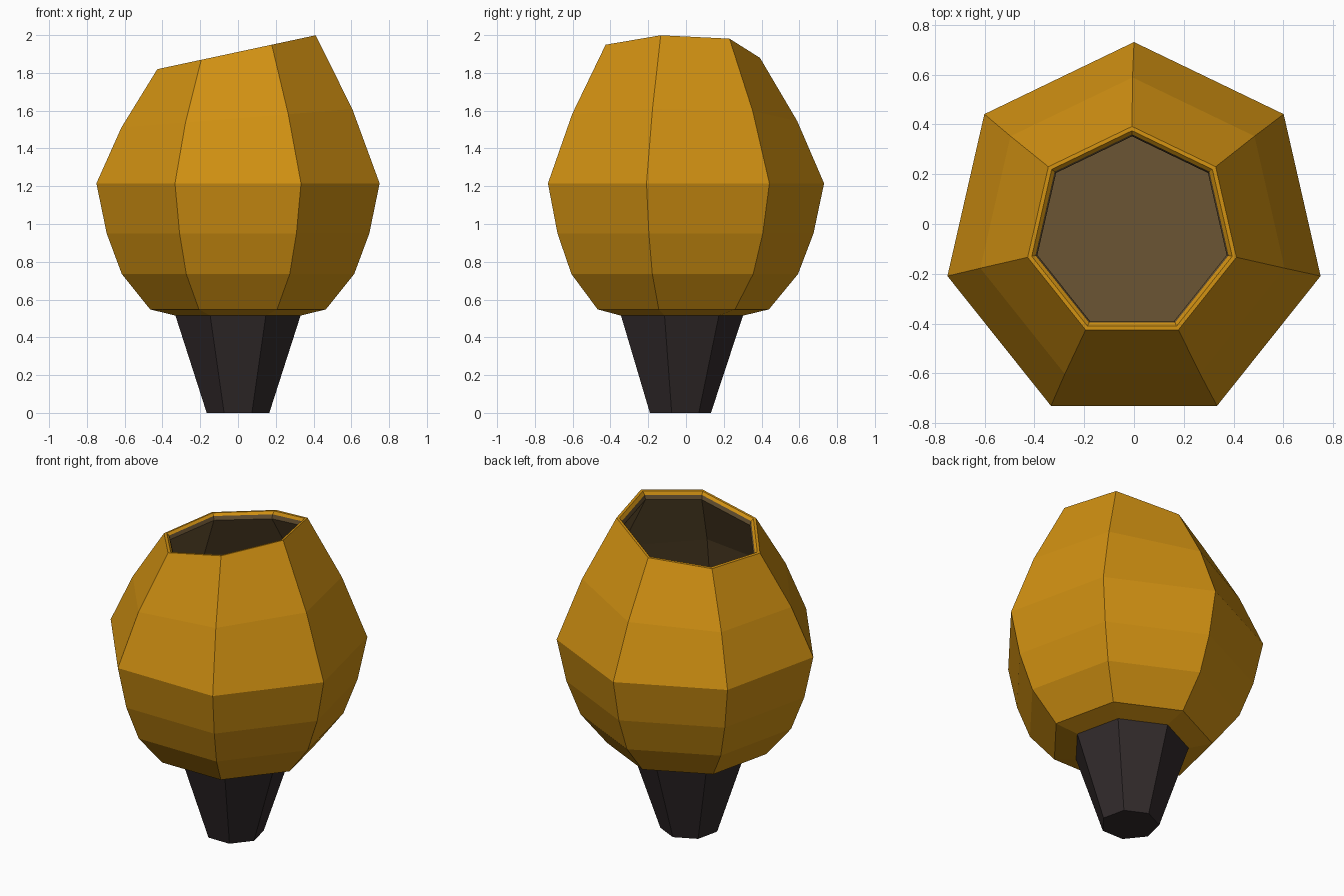
import bpy, bmesh, math

if "Cube" in bpy.data.objects:
    bpy.data.objects.remove(bpy.data.objects["Cube"])

SIDES = 7
CY = -0.038


def material(name, rgb):
    m = bpy.data.materials.new(name)
    m.diffuse_color = (*rgb, 1)
    m.use_nodes = True
    m.node_tree.nodes["Principled BSDF"].inputs["Base Color"].default_value = m.diffuse_color
    return m


amber = material("amber", (0.63, 0.28, 0.006))
brown = material("dark brown", (0.145, 0.09, 0.034))
black = material("charcoal", (0.032, 0.024, 0.025))


def lathe(name, rings, mats, cap_start=True, cap_end=True):
    """Seven-sided loft. Ring: radius, z, x tilt, drop of back corner, x shift, material index."""
    bm = bmesh.new()
    loops = []
    for r, z, tilt, drop, dx, _ in rings:
        loop = []
        for k in range(SIDES):
            a = math.pi / 2 + k * math.tau / SIDES
            x, y = r * math.cos(a) + dx, r * math.sin(a) + CY
            loop.append(bm.verts.new((x, y, z + tilt * x - (drop if k == 0 else 0))))
        loops.append(loop)
    for i in range(len(loops) - 1):
        a, b = loops[i], loops[i + 1]
        for k in range(SIDES):
            n = (k + 1) % SIDES
            f = bm.faces.new((a[k], a[n], b[n], b[k]))
            f.material_index = rings[i + 1][5]
    if cap_start:
        bm.faces.new(loops[0][::-1]).material_index = rings[0][5]
    if cap_end:
        bm.faces.new(loops[-1]).material_index = rings[-1][5]
    me = bpy.data.meshes.new(name)
    bm.to_mesh(me)
    bm.free()
    for m in mats:
        me.materials.append(m)
    ob = bpy.data.objects.new(name, me)
    bpy.context.collection.objects.link(ob)
    return ob


# Hollow bowl: outer shell upward, slanted lip, then dark inner wall down to the floor
lathe("bowl", [
    (0.340, 0.515, 0, 0, 0, 0),
    (0.477, 0.548, 0, 0, 0, 0),
    (0.631, 0.735, 0, 0, 0, 0),
    (0.713, 0.950, 0, 0, 0, 0),
    (0.769, 1.215, 0, 0, 0, 0),
    (0.627, 1.560, 0.08, 0.015, -0.006, 0),
    (0.430, 1.911, 0.214, 0.03, -0.008, 0),
    (0.413, 1.911, 0.214, 0.03, -0.008, 0),
    (0.398, 1.895, 0.214, 0.03, -0.008, 0),
    (0.390, 1.870, 0.214, 0.03, -0.008, 1),
    (0.590, 1.540, 0.08, 0.015, -0.006, 1),
    (0.725, 1.215, 0, 0, 0, 1),
    (0.670, 0.965, 0, 0, 0, 1),
    (0.590, 0.760, 0, 0, 0, 1),
    (0.450, 0.590, 0, 0, 0, 1),
], [amber, brown])

# Tapered stem
lathe("stem", [
    (0.170, 0.0, 0, 0, 0, 0),
    (0.340, 0.516, 0, 0, 0, 0),
], [black])
